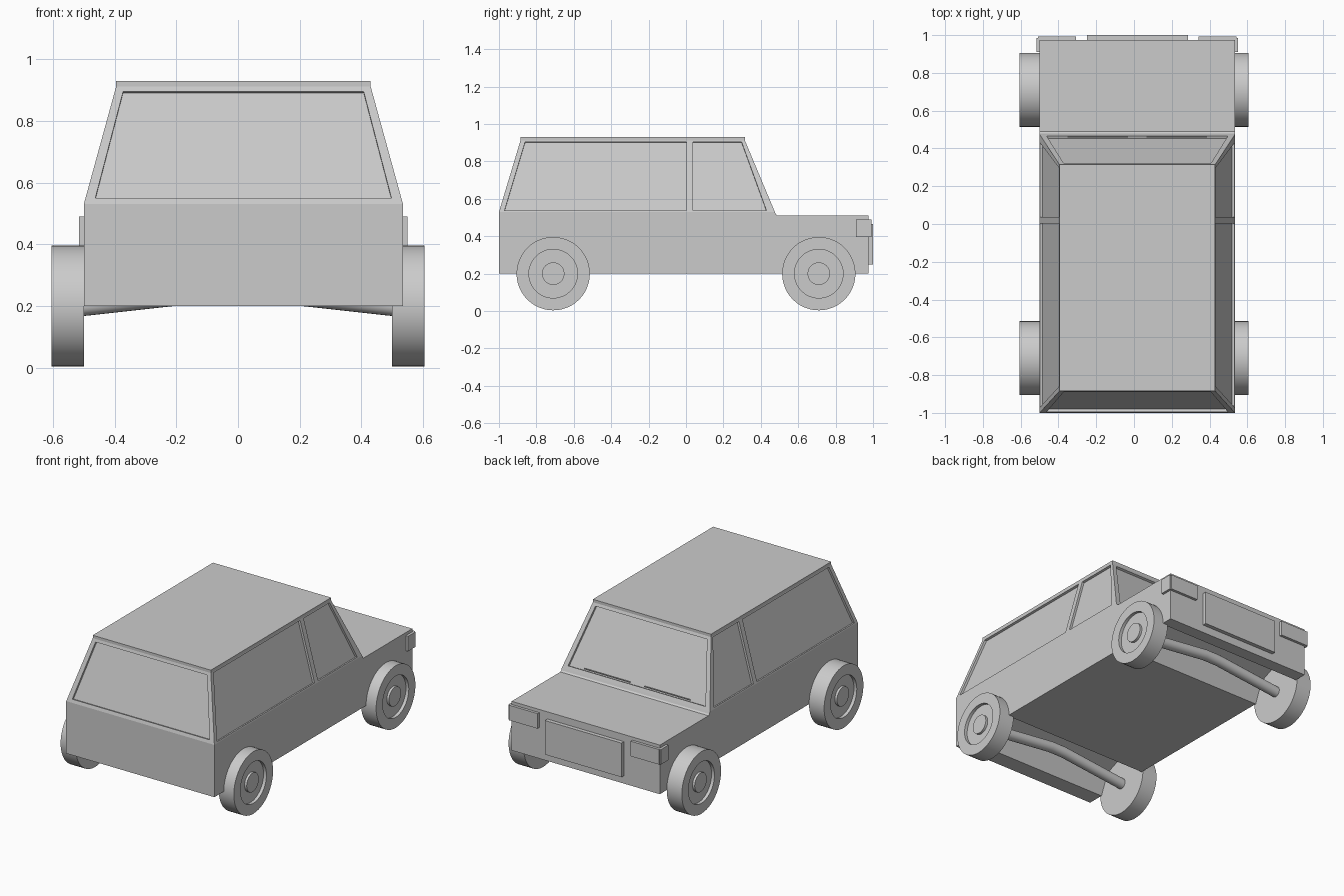
import bpy, bmesh, math
from mathutils import Vector, Matrix

cube = bpy.data.objects.get("Cube")
if cube:
    bpy.data.objects.remove(cube, do_unlink=True)

CX = 0.0175                      # body centre line
SILL, EAVE, ROOF = 0.53, 0.912, 0.93
AXLES = (-0.71, 0.71)

paint = bpy.data.materials.new("plain grey")
paint.use_nodes = True
grey = (0.6, 0.6, 0.6, 1)
paint.diffuse_color = grey
paint.node_tree.nodes["Principled BSDF"].inputs["Base Color"].default_value = grey


def finish(name, bm):
    bmesh.ops.recalc_face_normals(bm, faces=bm.faces)
    mesh = bpy.data.meshes.new(name)
    bm.to_mesh(mesh)
    bm.free()
    mesh.materials.append(paint)
    obj = bpy.data.objects.new(name, mesh)
    bpy.context.collection.objects.link(obj)
    return obj


def smooth(obj):
    bpy.ops.object.select_all(action='DESELECT')
    obj.select_set(True)
    bpy.context.view_layer.objects.active = obj
    bpy.ops.object.shade_smooth_by_angle(angle=math.radians(35))


def prism(bm, points, offset):
    face = bm.faces.new([bm.verts.new(p) for p in points])
    out = bmesh.ops.extrude_face_region(bm, geom=[face])
    moved = [v for v in out["geom"] if isinstance(v, bmesh.types.BMVert)]
    bmesh.ops.translate(bm, verts=moved, vec=offset)


def box(name, low, high):
    bm = bmesh.new()
    (x, y, z), (u, v, w) = low, high
    prism(bm, [(x, y, z), (u, y, z), (u, v, z), (x, v, z)], (0, 0, w - z))
    return finish(name, bm)


# Lower body: side profile with wheel wells, extruded across the width
profile = [(-1, 0.2)]
for axle in AXLES:
    for i in range(5):
        a = math.pi * (1 - i / 4)
        profile.append((axle + 0.185 * math.cos(a), 0.2 + 0.185 * math.sin(a)))
profile += [(0.975, 0.2), (0.975, 0.51), (0.49, 0.51), (0.48, 0.517),
            (0.475, SILL), (-1, SILL)]
bm = bmesh.new()
prism(bm, [(CX - 0.5175, y, z) for y, z in profile], (1.035, 0, 0))
finish("lower_body", bm)

# Cabin: tapered rings topped by a short vertical roof edge
bm = bmesh.new()
rings = []
for half, back, front, z in ((0.5175, -1, 0.475, SILL),
                             (0.4125, -0.885, 0.315, EAVE),
                             (0.4125, -0.885, 0.315, ROOF)):
    rings.append([bm.verts.new((CX + sx * half, y, z)) for sx, y in
                  ((-1, back), (1, back), (1, front), (-1, front))])
for a, b in zip(rings, rings[1:]):
    for i in range(4):
        j = (i + 1) % 4
        bm.faces.new((a[i], a[j], b[j], b[i]))
bm.faces.new(rings[0])
bm.faces.new(rings[-1])
cabin = finish("cabin", bm)


# Window recesses, cut square to each sloping wall
def slope(low, high, z):
    return low + (high - low) * (z - SILL) / (EAVE - SILL)


bm = bmesh.new()


def recess(points):
    p = [Vector(q) for q in points]
    n = (p[1] - p[0]).cross(p[2] - p[0]).normalized()
    if n.dot(p[0] - Vector((CX, -0.2, 0.6))) < 0:
        n.negate()
    prism(bm, [q + n * 0.02 for q in p], n * -0.034)


def side_window(side, outline):
    recess([(CX + side * slope(0.5175, 0.4125, z), y, z) for y, z in outline])


for side in (-1, 1):
    side_window(side, [(-0.97, 0.538), (0.003, 0.538), (0.003, 0.905), (-0.86, 0.905)])
    side_window(side, [(0.038, 0.538), (0.43, 0.538), (0.297, 0.905), (0.038, 0.905)])
for low, high in ((-1, -0.885), (0.475, 0.315)):
    recess([(CX + x, slope(low, high, z), z) for x, z in
            ((-0.48, 0.55), (0.48, 0.55), (0.39, 0.895), (-0.39, 0.895))])
cutter = finish("window_cutter", bm)
cutter.hide_render = True
cut = cabin.modifiers.new("windows", 'BOOLEAN')
cut.operation = 'DIFFERENCE'
cut.solver = 'EXACT'
cut.object = cutter
bpy.context.view_layer.update()
baked = bpy.data.meshes.new_from_object(cabin.evaluated_get(bpy.context.evaluated_depsgraph_get()))
cabin.modifiers.clear()
cabin.data = baked
bpy.data.objects.remove(cutter, do_unlink=True)

# Grille panel, corner lamps and wipers
box("grille_panel", (-0.25, 0.96, 0.25), (0.285, 1.0, 0.465))
for side, label in ((-1, "right"), (1, "left")):
    inner, outer = sorted((CX + side * 0.325, CX + side * 0.525))
    box(label + "_headlamp", (inner, 0.96, 0.395), (outer, 0.992, 0.49))
    inner, outer = sorted((CX + side * 0.5, CX + side * 0.5325))
    box(label + "_corner_lamp", (inner, 0.91, 0.395), (outer, 0.985, 0.49))
    wiper = CX + side * 0.21
    box(label + "_wiper", (wiper - 0.16, 0.457, 0.556), (wiper + 0.16, 0.463, 0.561))

# Wheels: lathed tyre with recessed rim and raised hub
section = [(0, 0), (0, 0.196), (0.105, 0.196), (0.105, 0.13),
           (0.085, 0.13), (0.085, 0.06), (0.1, 0.06), (0.1, 0)]
for end, y in zip(("rear", "front"), AXLES):
    for side, label in ((-1, "right"), (1, "left")):
        bm = bmesh.new()
        verts = [bm.verts.new((side * (0.5 + x), y, 0.2 + r)) for x, r in section]
        edges = [bm.edges.new(pair) for pair in zip(verts, verts[1:])]
        bmesh.ops.spin(bm, geom=verts + edges, cent=(0, y, 0.2), axis=(1, 0, 0),
                       angle=math.tau, steps=48)
        bmesh.ops.remove_doubles(bm, verts=bm.verts, dist=0.0005)
        smooth(finish(f"{end}_{label}_wheel", bm))

    # Axle: round bar that rises towards the middle
    bm = bmesh.new()
    loops = []
    for x, z in ((-0.51, 0.199), (-0.05, 0.25), (0.05, 0.25), (0.51, 0.199)):
        loop = bmesh.ops.create_circle(bm, segments=20, radius=0.033, cap_ends=False,
                                       matrix=Matrix.Translation((x, y, z))
                                       @ Matrix.Rotation(math.pi / 2, 4, 'Y'))
        loops.append(loop["verts"])
    for a, b in zip(loops, loops[1:]):
        for i in range(20):
            j = (i + 1) % 20
            bm.faces.new((a[i], a[j], b[j], b[i]))
    bm.faces.new(loops[0])
    bm.faces.new(loops[-1])
    smooth(finish(end + "_axle", bm))
